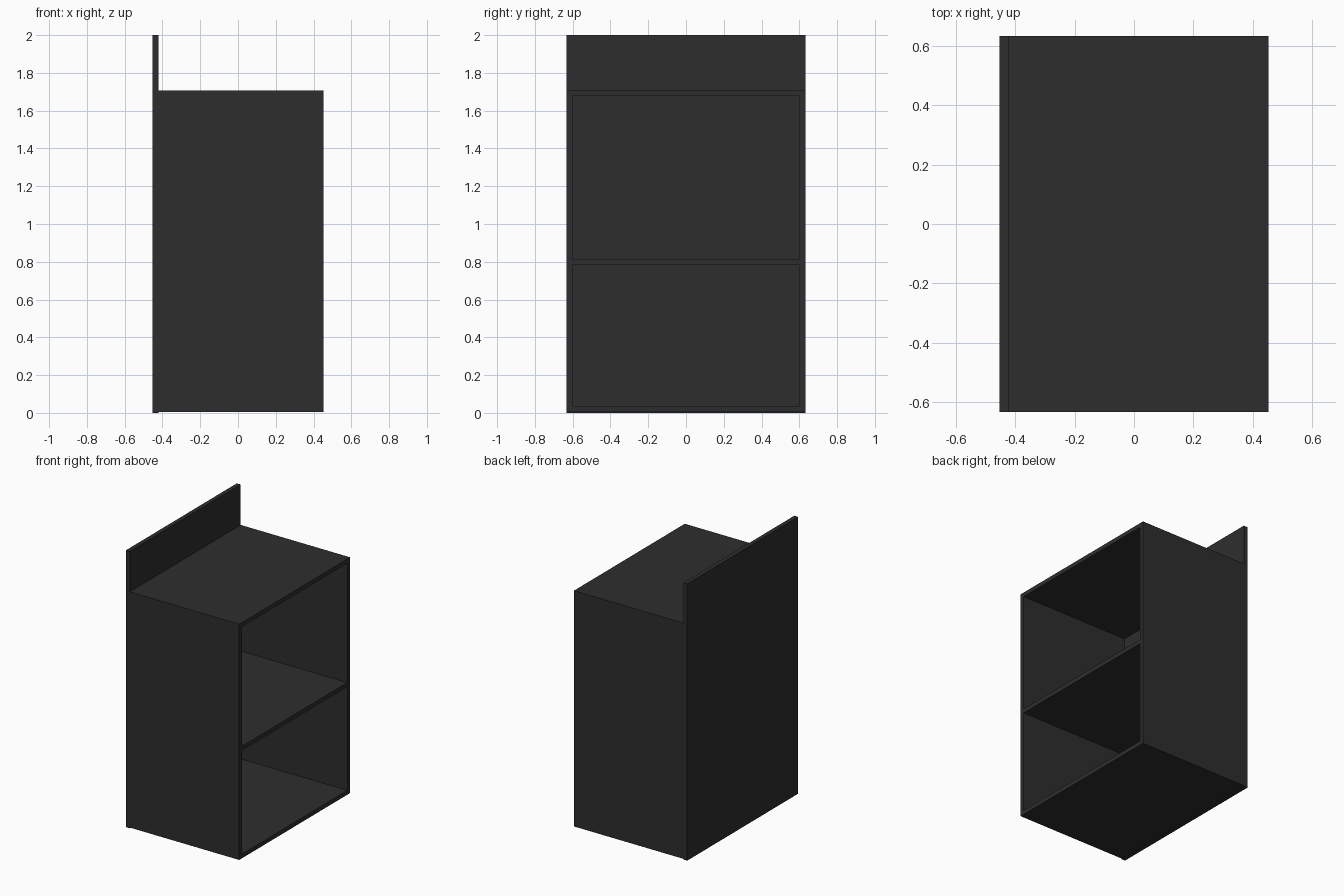
import bpy

if "Cube" in bpy.data.objects:
    bpy.data.objects.remove(bpy.data.objects["Cube"])

# Single flat colour
mat = bpy.data.materials.new("charcoal_black")
mat.diffuse_color = (0.027, 0.027, 0.027, 1.0)
mat.use_nodes = True
mat.node_tree.nodes["Principled BSDF"].inputs["Base Color"].default_value = mat.diffuse_color


def panel(name, x, y, z):
    """Box panel given its (min, max) extents on each axis."""
    bpy.ops.mesh.primitive_cube_add(size=1)
    ob = bpy.context.object
    ob.name = name
    ob.location = [(a + b) / 2 for a, b in (x, y, z)]
    ob.scale = [b - a for a, b in (x, y, z)]
    bpy.ops.object.transform_apply(location=False, rotation=False, scale=True)
    ob.data.materials.append(mat)
    return ob


W, D, T = 0.453, 0.633, 0.031    # half width, half depth, board thickness
BACK = -W + T                    # inner face of the tall back panel
depth = (BACK, W)

# Tall back panel rising above the worktop
panel("back_panel", (-W, BACK), (-D, D), (0, 2))
# Horizontal boards
panel("bottom_board", depth, (-D, D), (0.005, 0.036))
panel("top_board", depth, (-D, D), (1.677, 1.708))
panel("middle_shelf", depth, (-D + T, D - T), (0.784, 0.815))
# Side walls between bottom and top
panel("left_side_panel", depth, (-D, -D + T), (0.036, 1.677))
panel("right_side_panel", depth, (D - T, D), (0.036, 1.677))
